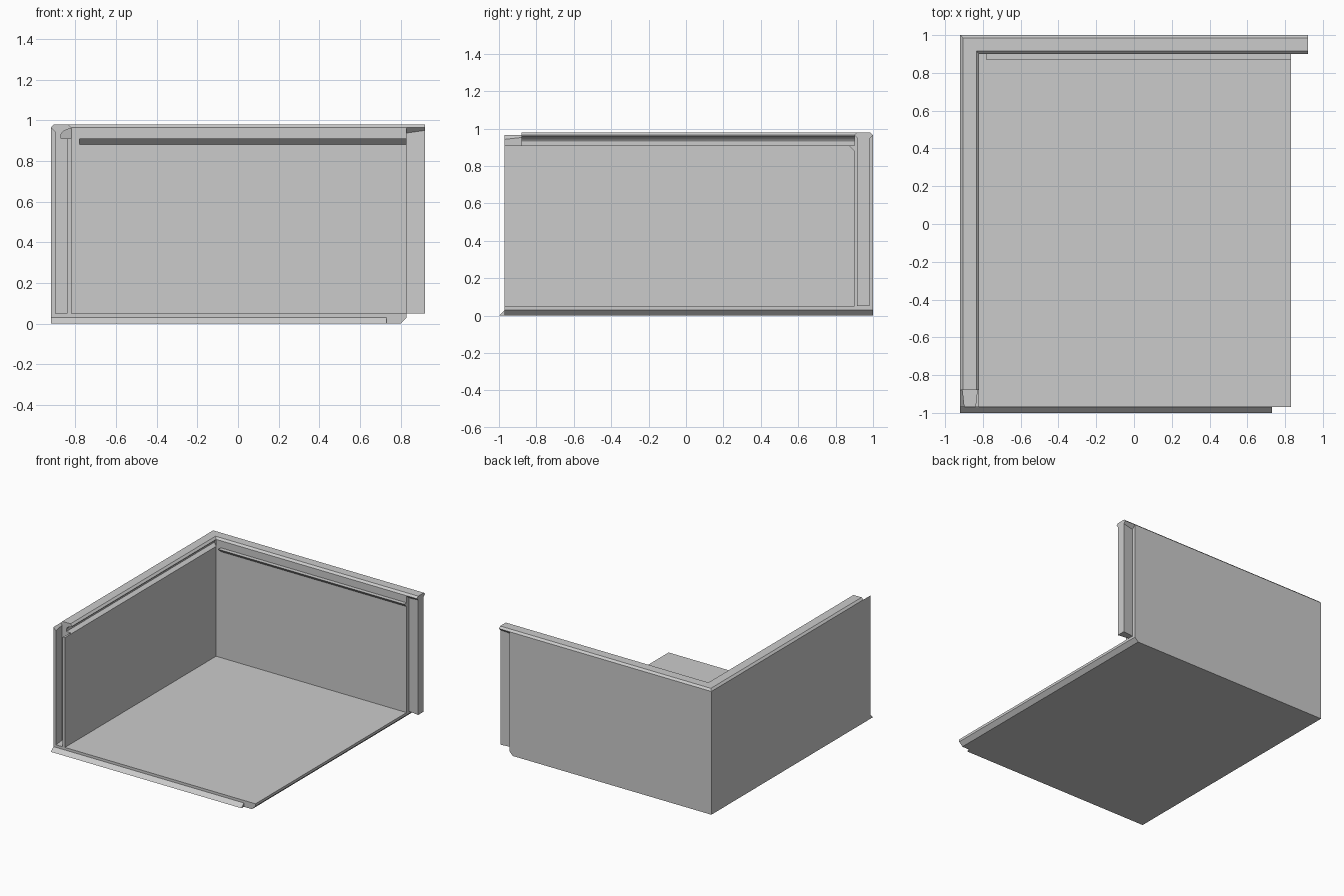
import bpy
import bmesh

cube = bpy.data.objects.get("Cube")
if cube:
    bpy.data.objects.remove(cube, do_unlink=True)

grey = bpy.data.materials.new("light_grey")
grey.use_nodes = True
GREY = (0.6, 0.6, 0.6, 1)
grey.diffuse_color = GREY
grey.node_tree.nodes["Principled BSDF"].inputs["Base Color"].default_value = GREY


def loft(name, first, last):
    """Solid between two matching outlines."""
    bm = bmesh.new()
    a = [bm.verts.new(p) for p in first]
    b = [bm.verts.new(p) for p in last]
    n = len(a)
    bm.faces.new(a)
    bm.faces.new(b[::-1])
    for i in range(n):
        j = (i + 1) % n
        bm.faces.new((a[j], a[i], b[i], b[j]))
    bmesh.ops.recalc_face_normals(bm, faces=bm.faces)
    mesh = bpy.data.meshes.new(name)
    bm.to_mesh(mesh)
    bm.free()
    mesh.materials.append(grey)
    obj = bpy.data.objects.new(name, mesh)
    bpy.context.collection.objects.link(obj)
    return obj


def along_x(profile, x):
    return [(x, y, z) for y, z in profile]


def along_y(profile, y):
    return [(x, y, z) for x, z in profile]


FLOOR, RIM, TOP = 0.05, 0.965, 0.98
SLOT_END, FRONT, SIDE, TIP = -0.88, -0.97, 0.83, 0.92

# Floor with a bevelled underside on the open side
floor = [(-0.92, 0), (0.80, 0), (SIDE, 0.03), (SIDE, FLOOR), (-0.92, FLOOR)]
loft("floor", along_y(floor, FRONT), along_y(floor, 1))

# Wedge ridge along the front of the floor
ridge = [(FRONT, 0), (-1, 0), (FRONT, 0.03)]
loft("floor_ridge", along_x(ridge, -0.92), along_x(ridge, 0.73))

# Side wall with a snap groove, mitred at the back corner
side = [(-0.92, FLOOR), (-0.82, FLOOR), (-0.82, 0.91), (-0.87, 0.91),
        (-0.87, 0.93), (-0.862, 0.943), (-0.845, 0.953), (-0.82, 0.96),
        (-0.82, RIM), (-0.835, TOP), (-0.905, TOP), (-0.92, RIM)]
wall = loft("side_wall", along_y(side, SLOT_END),
            [(x, 0.08 - x, z) for x, z in side])
bpy.context.view_layer.objects.active = wall
wall.select_set(True)
bpy.ops.object.shade_smooth_by_angle()


# Two thin cheeks of the dovetail slot at the front of the side wall
def outer_cheek(x):
    return [(-0.92, FLOOR), (x, FLOOR), (x, RIM - 0.92 - x), (-0.92, RIM)]


def inner_cheek(x):
    return [(x, FLOOR), (-0.82, FLOOR), (-0.82, 0.91), (x, 0.91)]


loft("slot_outer_cheek", along_y(outer_cheek(-0.897), FRONT),
     along_y(outer_cheek(-0.907), SLOT_END))
loft("slot_inner_cheek", along_y(inner_cheek(-0.84), FRONT),
     along_y(inner_cheek(-0.83), SLOT_END))

# Back wall, mitred to meet the side wall
back = [(1, FLOOR), (0.90, FLOOR), (0.90, RIM), (0.915, TOP),
        (0.985, TOP), (1, RIM)]
loft("back_wall", [(0.08 - y, y, z) for y, z in back], along_x(back, SIDE))

# Wedge ridge under the rim of the back wall
catch = [(0.90, 0.88), (0.868, 0.91), (0.90, 0.91)]
loft("back_ridge", along_x(catch, -0.78), along_x(catch, SIDE))


# Dovetail tongue at the end of the back wall, flaring into the rim cap
def tongue(near, far):
    return [(near, FLOOR), (far, FLOOR), (far, RIM - 1 + far), (1, RIM),
            (0.985, TOP), (0.915, TOP), (0.90, RIM),
            (near, RIM + 0.90 - near)]


loft("back_tongue", along_x(tongue(0.928, 0.972), SIDE),
     along_x(tongue(0.915, 0.982), TIP))
